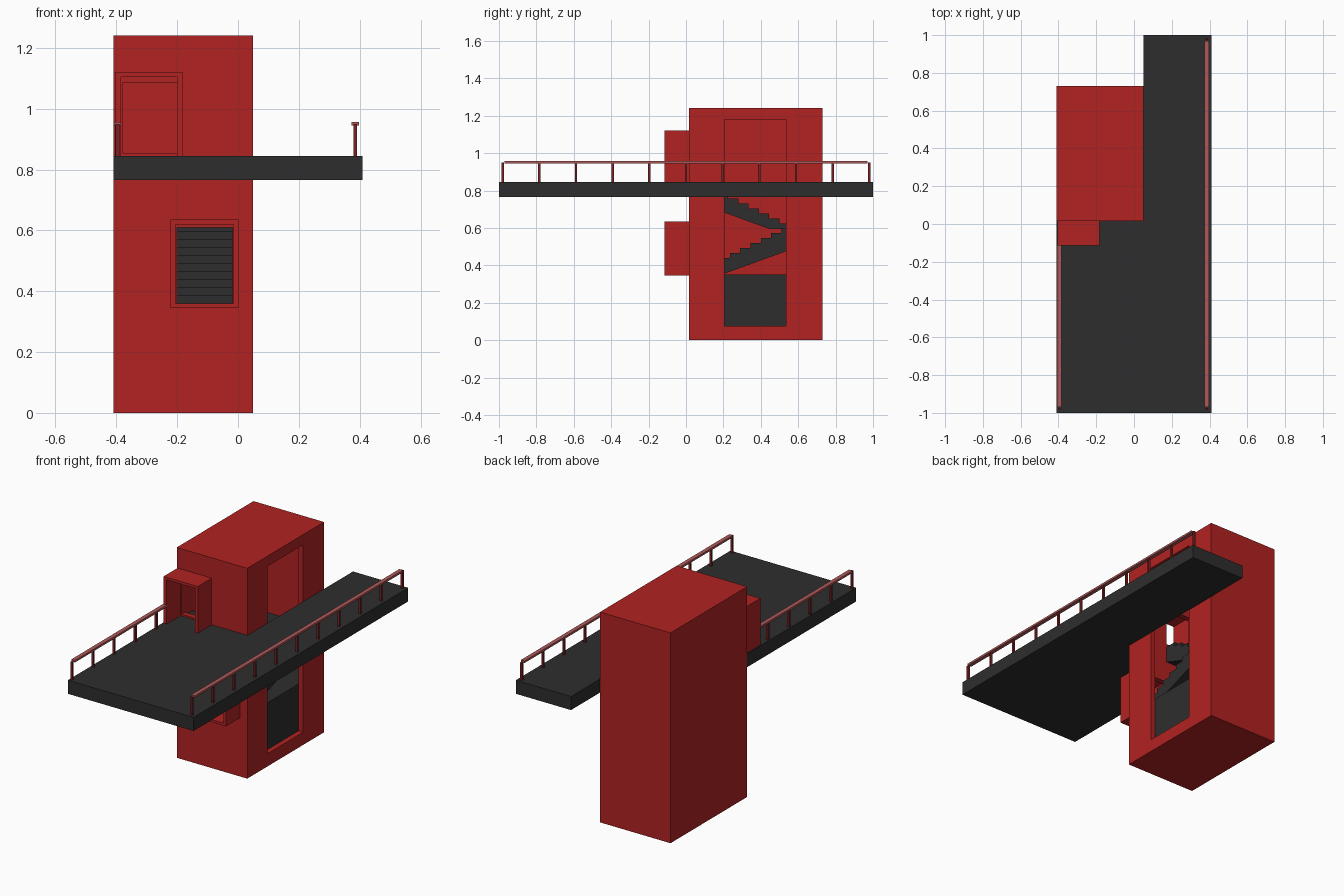
import bpy
import bmesh
from mathutils import Vector

cube = bpy.data.objects.get("Cube")
if cube:
    bpy.data.objects.remove(cube, do_unlink=True)


def material(name, r, g, b):
    mat = bpy.data.materials.new(name)
    mat.use_nodes = True
    mat.diffuse_color = (r, g, b, 1)
    mat.node_tree.nodes["Principled BSDF"].inputs["Base Color"].default_value = (r, g, b, 1)
    return mat


RED = material("brick red", 0.445, 0.016, 0.016)
DARK = material("charcoal", 0.027, 0.027, 0.027)
POST = material("dark red", 0.2, 0.015, 0.016)
RAIL = material("dusty rose", 0.42, 0.1, 0.1)


def prism(name, points, direction, mat):
    """Extrude a closed outline of 3D points along a direction."""
    bm = bmesh.new()
    face = bm.faces.new([bm.verts.new(p) for p in points])
    new = bmesh.ops.extrude_face_region(bm, geom=[face])["geom"]
    bmesh.ops.translate(bm, vec=Vector(direction),
                        verts=[v for v in new if isinstance(v, bmesh.types.BMVert)])
    bmesh.ops.recalc_face_normals(bm, faces=bm.faces)
    mesh = bpy.data.meshes.new(name)
    bm.to_mesh(mesh)
    bm.free()
    mesh.materials.append(mat)
    obj = bpy.data.objects.new(name, mesh)
    bpy.context.scene.collection.objects.link(obj)
    return obj


def box(name, x, y, z, mat):
    base = [(x[0], y[0], z[0]), (x[1], y[0], z[0]), (x[1], y[1], z[0]), (x[0], y[1], z[0])]
    return prism(name, base, (0, 0, z[1] - z[0]), mat)


def carve(obj, *ranges):
    """Cut box-shaped openings out of an object."""
    for x, y, z in ranges:
        cutter = box("cutter", x, y, z, RED)
        cutter.hide_render = True
        mod = obj.modifiers.new("opening", 'BOOLEAN')
        mod.operation = 'DIFFERENCE'
        mod.solver = 'EXACT'
        mod.object = cutter
        bpy.context.view_layer.objects.active = obj
        bpy.ops.object.modifier_apply(modifier=mod.name)
        bpy.data.objects.remove(cutter, do_unlink=True)


# Hollow tower with side opening and two doorways
tower = box("tower", (-0.41, 0.05), (0.015, 0.73), (0, 1.24), RED)
carve(tower,
      ((-0.38, 0.02), (0.045, 0.7), (0.03, 1.21)),
      ((0.0, 0.1), (0.205, 0.535), (0.075, 1.18)),
      ((-0.379, -0.2), (-0.05, 0.1), (0.855, 1.085)),
      ((-0.2, -0.018), (-0.05, 0.1), (0.36, 0.61)))

# Porches around the doorways
upper_porch = box("upper_porch", (-0.405, -0.182), (-0.115, 0.015), (0.845, 1.12), RED)
carve(upper_porch, ((-0.385, -0.2), (-0.2, 0.1), (0.8, 1.105)))
lower_porch = box("lower_porch", (-0.222, 0.002), (-0.115, 0.015), (0.345, 0.635), RED)
carve(lower_porch, ((-0.205, -0.015), (-0.2, 0.1), (0.36, 0.62)))

# Deck wrapping round the tower
outline = [(-0.41, -1), (0.41, -1), (0.41, 1), (0.05, 1), (0.05, 0.015), (-0.41, 0.015)]
prism("deck", [(x, y, 0.765) for x, y in outline], (0, 0, 0.08), DARK)

# Stairs inside the tower
RISE, RUN = 0.0265, 0.055
box("stair_base", (-0.38, 0.019), (0.045, 0.7), (0.03, 0.35), DARK)
box("landing", (-0.38, 0.019), (0.565, 0.7), (0.595, 0.625), DARK)


def flight(name, x0, x1, start_y, start_z, step, count, lead, underside):
    """Stepped profile in the yz plane, closed by the underside points."""
    y, z = start_y, start_z
    profile = [(lead, z)]
    for _ in range(count):
        profile += [(y, z), (y, z + RISE)]
        y, z = y + step, z + RISE
    profile += underside(z)
    prism(name, [(x0, py, pz) for py, pz in profile], (x1 - x0, 0, 0), DARK)


flight("lower_flight", -0.2, -0.015, 0.07, 0.36, RUN, 10, 0.045,
       lambda z: [(0.6, z), (0.6, 0.499), (0.19, 0.35), (0.045, 0.35)])
flight("upper_flight", -0.38, -0.2, 0.5, 0.625, -RUN, 8, 0.565,
       lambda z: [(0.045, z), (0.045, 0.74), (0.445, 0.595), (0.565, 0.595)])

# Railings on both deck edges
SPACING = 0.196
for side, x, end, posts in (("right", -0.396, -0.115, 5), ("left", 0.385, 0.97, 11)):
    box(side + "_handrail", (x - 0.012, x + 0.012), (-0.97, end), (0.945, 0.957), RAIL)
    for i in range(posts):
        y = -0.98 + i * SPACING
        box(f"{side}_post_{i + 1}", (x - 0.006, x + 0.006), (y - 0.006, y + 0.006),
            (0.845, 0.95), POST)
